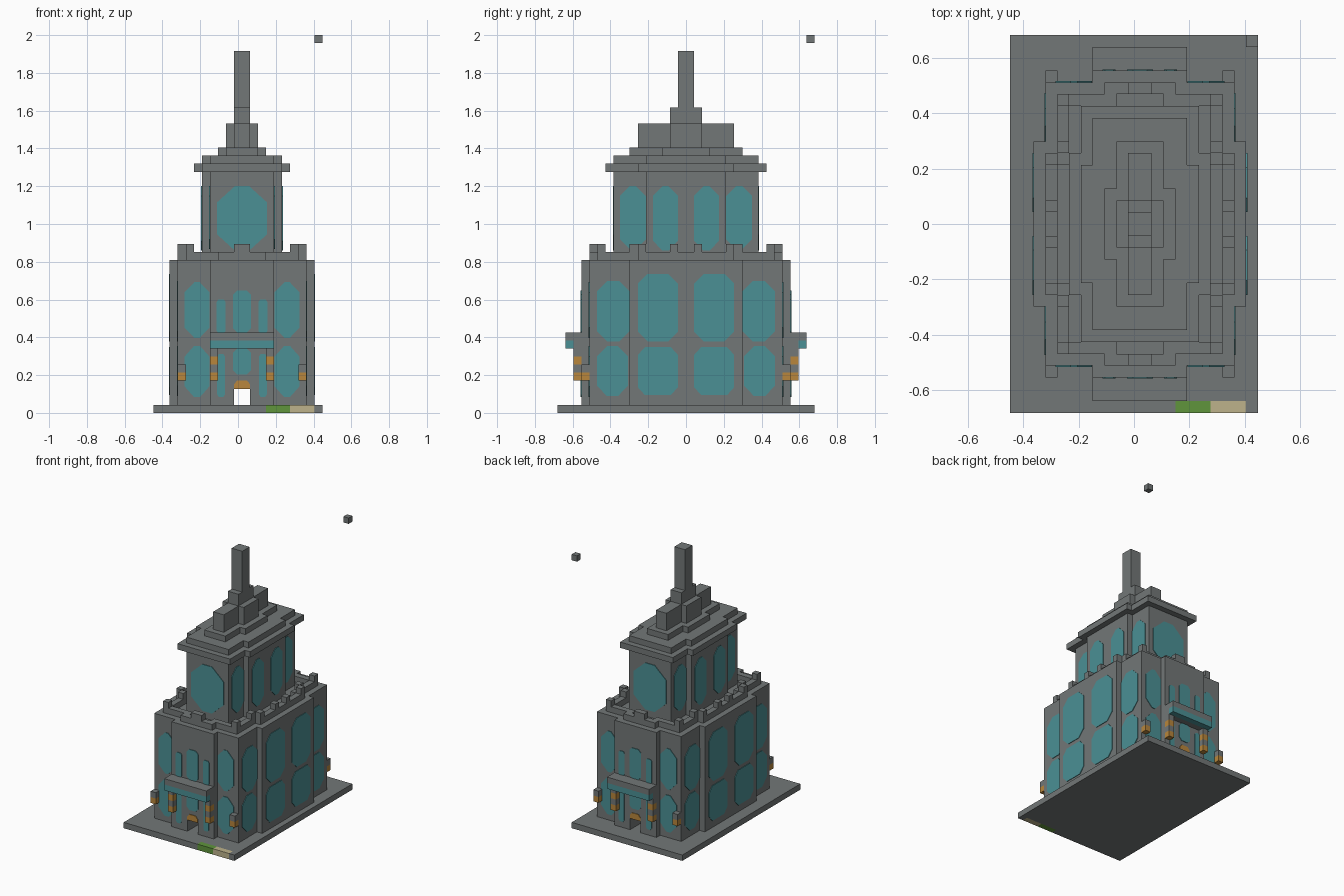
import bpy
import bmesh

if "Cube" in bpy.data.objects:
    bpy.data.objects.remove(bpy.data.objects["Cube"], do_unlink=True)

U = 2 / 47          # one building block
CX = U / 2          # the tower axis sits half a block off centre
PLATE = 0.1         # window plate thickness in blocks


def material(name, r, g, b):
    m = bpy.data.materials.new(name)
    m.use_nodes = True
    m.diffuse_color = (r, g, b, 1)
    m.node_tree.nodes["Principled BSDF"].inputs["Base Color"].default_value = (r, g, b, 1)
    return m


stone = material("grey stone", 0.17, 0.185, 0.185)
glass = material("teal glass", 0.07, 0.28, 0.30)
gold = material("gold lamp", 0.48, 0.24, 0.045)
grass = material("green grass", 0.115, 0.30, 0.045)
sand = material("pale sand", 0.51, 0.45, 0.26)


def finish(name, bm, mat):
    bmesh.ops.recalc_face_normals(bm, faces=bm.faces)
    for v in bm.verts:
        v.co = v.co * U
        v.co.x += CX
    mesh = bpy.data.meshes.new(name)
    bm.to_mesh(mesh)
    bm.free()
    mesh.materials.append(mat)
    obj = bpy.data.objects.new(name, mesh)
    bpy.context.collection.objects.link(obj)
    return obj


def add_box(bm, x0, x1, y0, y1, z0, z1):
    verts = bmesh.ops.create_cube(bm, size=1)["verts"]
    for v in verts:
        v.co.x = x1 if v.co.x > 0 else x0
        v.co.y = y1 if v.co.y > 0 else y0
        v.co.z = z1 if v.co.z > 0 else z0


def boxes(name, mat, *items):
    bm = bmesh.new()
    for b in items:
        add_box(bm, *b)
    return finish(name, bm, mat)


def tier(name, z0, z1, *halves):
    """Stepped block made of centred rectangles given as half sizes."""
    return boxes(name, stone, *[(-x, x, -y, y, z0, z1) for x, y in halves])


def four(x0, x1, y0, y1, z0, z1):
    """The same box mirrored to all four corners."""
    return [(min(sx * x0, sx * x1), max(sx * x0, sx * x1),
             min(sy * y0, sy * y1), max(sy * y0, sy * y1), z0, z1)
            for sx in (-1, 1) for sy in (-1, 1)]


def panes(name, mat, axis, wall, centre, half, z0, z1, flat, cut, low_cut=None):
    """Eight-sided plates on both opposite walls, mirrored about the axis."""
    low = cut if low_cut is None else low_cut
    low_flat = flat if low else half
    outline = [(-half, z0 + low), (-low_flat, z0), (low_flat, z0), (half, z0 + low),
               (half, z1 - cut), (flat, z1), (-flat, z1), (-half, z1 - cut)]
    if not low:
        outline = outline[1:3] + outline[4:]
    bm = bmesh.new()
    for side in (-1, 1):
        for c in {centre, -centre}:
            rings = []
            for d in (wall - PLATE, wall + PLATE):
                rings.append([bm.verts.new((c + a, side * d, z) if axis == "y"
                                           else (side * d, c + a, z)) for a, z in outline])
            n = len(outline)
            bm.faces.new(rings[0])
            bm.faces.new(rings[1])
            for i in range(n):
                j = (i + 1) % n
                bm.faces.new((rings[0][i], rings[0][j], rings[1][j], rings[1][i]))
    return finish(name, bm, mat)


# Ground slab with two coloured tiles on its front edge
boxes("ground_slab", stone, (-11, 10, -15, 16, 0, 1),
      (-11, 3, -16, -15, 0, 1), (9, 10, -16, -15, 0, 1))
boxes("grass_tile", grass, (3, 6, -16, -15, 0, 1))
boxes("sand_tile", sand, (6, 9, -16, -15, 0, 1))

# Main hall, with a passage running from front to back at ground level
HALL = [(8, 12), (9, 7), (4, 13)]
boxes("hall_passage_walls", stone,
      *[b for x, y in HALL for b in ((-x, -1, -y, y, 1, 3), (1, x, -y, y, 1, 3))])
tier("hall", 3, 19, *HALL)

# Parapet: a one-block rim following the stepped hall outline
def inside(x, y, shape):
    return any(abs(x) < hx and abs(y) < hy for hx, hy in shape)


RIM_OUT = [(7, 11), (8, 6), (3, 12)]
RIM_IN = [(x - 1, y - 1) for x, y in RIM_OUT]
rim = [(x, x + 1, y, y + 1, 19, 20) for x in range(-8, 8) for y in range(-12, 12)
       if inside(x + .5, y + .5, RIM_OUT) and not inside(x + .5, y + .5, RIM_IN)]
boxes("parapet", stone, *rim)
boxes("battlements", stone, *four(6, 7, 10, 11, 20, 21), *four(6, 7, 6, 7, 20, 21),
      *four(7, 8, 5, 6, 20, 21), *four(7, 8, 1, 2, 20, 21),
      (-1, 1, -12, -11, 20, 21), (-1, 1, 11, 12, 20, 21))

# Upper tower, stepped roof and spire
tier("tower", 19, 30, (4, 9), (5, 5))
tier("eaves", 30, 31, (5, 10), (6, 6))
tier("roof_lower", 31, 32, (4, 9), (5, 5))
tier("roof_middle", 32, 33, (2, 7), (3, 3))
tier("roof_upper", 33, 36, (1, 6), (2, 2))
tier("spire_base", 36, 38, (1, 2))
tier("spire", 38, 45, (1, 1))
boxes("floating_block", stone, (9, 10, 15, 16, 46, 47))

# Canopies over both doors, on banded columns, and corner lamps
for side, label in ((-1, "front"), (1, "back")):
    near, mid, far = sorted((side * 13, side * 14)), side * 14, side * 15
    lo, hi = sorted((mid, far))
    boxes(label + "_canopy", stone, (-4, 4, *near, 8, 10), (-4, 4, lo, hi, 9, 10))
    boxes(label + "_canopy_glass", glass, (-4, 4, lo, hi, 8, 9))
boxes("column_stone", stone, *four(3, 4, 13, 14, 5, 6), *four(3, 4, 13, 14, 7, 8))
boxes("column_gold", gold, *four(3, 4, 13, 14, 4, 5), *four(3, 4, 13, 14, 6, 7))
boxes("corner_lamp_top", stone, *four(7, 8, 12, 13, 5, 6))
boxes("corner_lamp_gold", gold, *four(7, 8, 12, 13, 4, 5))

# End wall windows and the door arches
panes("end_upper_windows", glass, "y", 12, 5.6, 1.55, 9.3, 16.3, .3, 1.3)
panes("end_lower_windows", glass, "y", 12, 5.6, 1.55, 2, 8.3, .4, 1.3)
panes("porch_upper_slits", glass, "y", 13, 2.6, .55, 9.9, 14.1, .35, .3)
panes("porch_lower_slits", glass, "y", 13, 2.6, .5, 2, 7.3, .3, .3)
panes("porch_upper_window", glass, "y", 13, 0, 1.1, 10, 15.2, .6, .5)
panes("porch_lower_window", glass, "y", 13, 0, 1.1, 4.8, 8, .6, .5)
panes("door_arch", gold, "y", 13, 0, 1, 3, 4.05, .6, .5, 0)
panes("tower_end_window", glass, "y", 9, 0, 3.1, 20.2, 28.2, .9, 2)

# Side wall windows
panes("side_upper_windows", glass, "x", 9, 3.5, 2.5, 8.9, 17.3, 1.3, 1.2)
panes("side_lower_windows", glass, "x", 9, 3.5, 2.5, 2.2, 8.2, 1.6, 1)
panes("corner_upper_windows", glass, "x", 8, 9.05, 2.05, 8.9, 16.4, .75, 1.3)
panes("corner_lower_windows", glass, "x", 8, 9.15, 1.95, 2.1, 8.3, .7, 1.3)
panes("tower_side_windows", glass, "x", 5, 2.55, 1.55, 20.2, 28.2, .4, 1.2)
panes("tower_corner_windows", glass, "x", 4, 6.6, 1.6, 20.4, 28.2, .4, 1.2)
